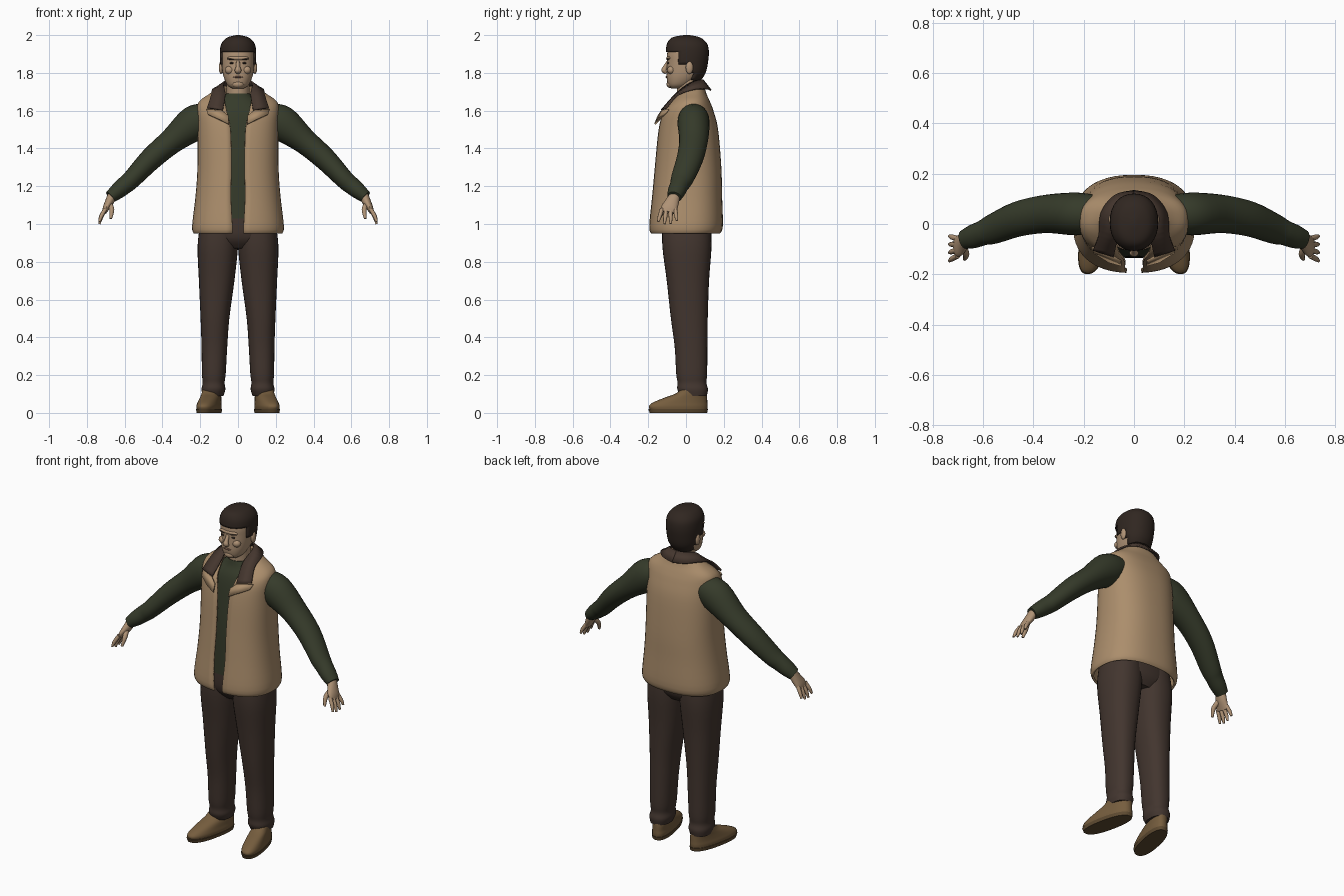
import bpy, bmesh
from math import sin, cos, pi, asin, radians
from mathutils import Vector, Matrix

if "Cube" in bpy.data.objects:
    bpy.data.objects.remove(bpy.data.objects["Cube"])


def material(name, r, g, b):
    m = bpy.data.materials.new(name)
    m.use_nodes = True
    m.diffuse_color = (r, g, b, 1)
    bsdf = m.node_tree.nodes["Principled BSDF"]
    bsdf.inputs["Base Color"].default_value = (r, g, b, 1)
    bsdf.inputs["Roughness"].default_value = 0.8
    return m


TAN = material("tan_cloth", .41, .27, .15)
GREEN = material("dark_green_knit", .036, .043, .023)
BROWN = material("brown_trouser_cloth", .055, .036, .028)
COLLAR = material("brown_collar_cloth", .06, .038, .028)
SKIN = material("skin", .43, .29, .18)
LEATHER = material("shoe_leather", .18, .11, .048)
SOLE = material("shoe_sole", .11, .068, .03)
HAIR = material("dark_brown_hair", .03, .02, .015)
LIP = material("lip", .24, .13, .085)


def finish(name, bm, mat, mirror=False, thick=0):
    me = bpy.data.meshes.new(name)
    bm.to_mesh(me)
    bm.free()
    me.materials.append(mat)
    me.shade_smooth()
    me.set_sharp_from_angle(angle=radians(50))
    ob = bpy.data.objects.new(name, me)
    bpy.context.scene.collection.objects.link(ob)
    if thick:
        s = ob.modifiers.new("thickness", 'SOLIDIFY')
        s.thickness, s.offset = thick, -1
    if mirror:
        ob.modifiers.new("mirror", 'MIRROR')
    return ob


def refine(rows, n=4):
    """Smooth interpolation through a list of rows of numbers."""
    out = []
    for i in range(len(rows) - 1):
        p0, p1, p2 = rows[max(i - 1, 0)], rows[i], rows[i + 1]
        p3 = rows[min(i + 2, len(rows) - 1)]
        for k in range(n):
            t = k / n
            out.append([b + .5 * t * (c - a + t * (2 * a - 5 * b + 4 * c - d + t * (3 * (b - c) + d - a)))
                        for a, b, c, d in zip(p0, p1, p2, p3)])
    return out + [list(rows[-1])]


def skin_rings(rings, closed=True):
    bm = bmesh.new()
    vs = [[bm.verts.new(p) for p in ring] for ring in rings]
    n = len(vs[0])
    for lo, hi in zip(vs, vs[1:]):
        for j in range(n if closed else n - 1):
            k = (j + 1) % n
            bm.faces.new((lo[j], lo[k], hi[k], hi[j]))
    if closed:
        bm.faces.new(vs[0][::-1])
        bm.faces.new(vs[-1])
    return bm


def loft(rows, power=2.3, seg=32, gap=False, skew=0):
    """Rows: height, centre x, half width, front y, back y (, front gap)."""
    rings = []
    for row in refine(rows):
        z, cx, a, yf, yb = row[:5]
        cy, b, e = (yf + yb) / 2, (yb - yf) / 2, 2 / power
        t0 = asin(min(1, (row[5] / a)) ** (1 / e)) if gap else 0
        ring = []
        for j in range(seg + 1 if gap else seg):
            t = t0 + (2 * pi - 2 * t0) * j / seg
            s, c = sin(t), cos(t)
            x = cx + a * abs(s) ** e * (1 if s > 0 else -1)
            y = cy - b * abs(c) ** e * (1 if c > 0 else -1)
            ring.append((x + skew * (.1 - y), y, z))
        rings.append(ring)
    return skin_rings(rings, not gap)


def tube(rows, ref=(0, 1, 0), seg=16, n=4):
    """Rows: x, y, z, radius along ref, radius across."""
    rows = refine(rows, n)
    pts = [Vector(r[:3]) for r in rows]
    rings = []
    for i, r in enumerate(rows):
        t = (pts[min(i + 1, len(pts) - 1)] - pts[max(i - 1, 0)]).normalized()
        u = Vector(ref)
        u = (u - t * u.dot(t)).normalized()
        v = t.cross(u)
        rings.append([pts[i] + u * r[3] * cos(q) + v * r[4] * sin(q)
                      for q in (2 * pi * j / seg for j in range(seg))])
    return skin_rings(rings)


def blob(name, loc, size, mat, mirror=False, tilt=0):
    bm = bmesh.new()
    bmesh.ops.create_uvsphere(bm, u_segments=14, v_segments=8, radius=1)
    bm.transform(Matrix.Translation(loc) @ Matrix.Rotation(tilt, 4, 'Y') @ Matrix.Diagonal((*size, 1)))
    finish(name, bm, mat, mirror)


# Shoes with soles
finish("shoes", loft([(.015, .125, .054, -.19, .112), (.035, .125, .056, -.197, .114),
                      (.055, .125, .053, -.175, .113), (.08, .125, .05, -.115, .112),
                      (.1, .127, .047, -.06, .11), (.12, .128, .045, -.03, .105)],
                     2.4, skew=.2), LEATHER, True)
finish("shoe_soles", loft([(0, .125, .055, -.192, .112), (.02, .125, .058, -.2, .116)],
                          2.4, skew=.2), SOLE, True)

# Trousers
finish("trouser_legs", loft([(.09, .132, .055, -.03, .11), (.125, .13, .063, -.046, .116),
                             (.16, .129, .058, -.045, .108), (.21, .128, .063, -.052, .112),
                             (.35, .125, .068, -.06, .113), (.5, .122, .076, -.08, .115),
                             (.7, .113, .094, -.102, .122), (.88, .107, .107, -.125, .135),
                             (1, .1, .1, -.125, .13)]), BROWN, True)
finish("trouser_hips", loft([(.87, 0, .11, -.08, .1), (.93, 0, .2, -.125, .134),
                             (1.05, 0, .19, -.132, .13)]), BROWN)

# Sweater body and sleeves
finish("sweater_body", loft([(1.03, 0, .19, -.136, .135), (1.3, 0, .185, -.13, .15),
                             (1.5, 0, .18, -.108, .14), (1.6, 0, .165, -.088, .12),
                             (1.655, 0, .1, -.06, .095), (1.69, 0, .062, -.05, .08)]), GREEN)
finish("sleeves", tube([(.15, .04, 1.57, .075, .07), (.23, .04, 1.535, .085, .093),
                        (.35, .04, 1.44, .076, .068), (.46, .02, 1.345, .07, .06),
                        (.56, -.02, 1.24, .06, .05), (.6, -.035, 1.205, .05, .047),
                        (.64, -.05, 1.172, .047, .042), (.676, -.062, 1.143, .038, .033)],
                       seg=24), GREEN, True)

# Open vest
finish("vest", loft([(.95, 0, .235, -.186, .18, .03), (.99, 0, .243, -.195, .195, .03),
                     (1.15, 0, .225, -.18, .191, .038), (1.3, 0, .215, -.166, .187, .035),
                     (1.5, 0, .215, -.146, .17, .04), (1.6, 0, .218, -.12, .145, .06),
                     (1.65, 0, .205, -.078, .126, .07), (1.69, 0, .15, -.04, .108, .075),
                     (1.73, 0, .095, -.02, .096, .08)], 2.4, 48, True), TAN, thick=.012)

# Turned-down collar: a strip between a neck edge and an outer edge
neck_edge = [(0, .085, 1.76), (.05, .07, 1.757), (.075, .02, 1.74), (.066, -.05, 1.685), (.08, -.126, 1.6)]
outer_edge = [(0, .128, 1.705), (.075, .11, 1.712), (.128, .045, 1.71), (.14, -.04, 1.68), (.162, -.1, 1.612)]
half = skin_rings([refine(outer_edge), refine(neck_edge)], False)
finish("collar", half, COLLAR, True, .009)

# Vest lapels folded below the collar
bm = bmesh.new()
bm.faces.new([bm.verts.new(p) for p in ((.168, -.095, 1.608), (.085, -.132, 1.602), (.052, -.15, 1.575),
                                        (.05, -.168, 1.53), (.1, -.155, 1.555), (.16, -.118, 1.582))])
finish("lapels", bm, TAN, True, .008)

# Neck and head
finish("neck", loft([(1.62, 0, .065, -.045, .085), (1.7, 0, .06, -.048, .078),
                     (1.78, 0, .062, -.05, .078)], 2), SKIN)
skull = [(1.717, 0, .03, -.078, -.02), (1.735, 0, .055, -.094, .02), (1.77, 0, .073, -.102, .066),
         (1.81, 0, .083, -.102, .096), (1.86, 0, .088, -.1, .11), (1.9, 0, .088, -.1, .113),
         (1.95, 0, .08, -.088, .103), (1.98, 0, .055, -.055, .075)]
finish("head", loft(skull, 2.2), SKIN)

# Hair: a shell round the skull, cut away from the face
hair = loft([(1.755, 0, .07, -.1, .075), (1.8, 0, .088, -.1, .104), (1.86, 0, .095, -.106, .117),
             (1.91, 0, .096, -.107, .121), (1.95, 0, .09, -.102, .114), (1.978, 0, .07, -.086, .09),
             (1.992, 0, .045, -.06, .062), (2, 0, .01, -.01, .02)], 2.2)


def bare(face):
    c = face.calc_center_median()
    return not (c.z > 1.905 or (c.y > -.045 and c.z > 1.845) or (c.y > .035 and c.z > 1.757))


bmesh.ops.delete(hair, geom=[f for f in hair.faces if bare(f)], context='FACES')
finish("hair", hair, HAIR, thick=.014)

# Face details
finish("nose", tube([(0, -.096, 1.862, .006, .009), (0, -.11, 1.83, .012, .012),
                     (0, -.116, 1.813, .014, .018), (0, -.104, 1.8, .008, .012)]), SKIN)
blob("ears", (.09, .018, 1.828), (.012, .02, .034), SKIN, True)
blob("eyes", (.034, -.094, 1.852), (.013, .005, .005), HAIR, True)
blob("eyebrows", (.036, -.097, 1.872), (.021, .006, .0045), HAIR, True, -.1)
blob("brow_ridge", (0, -.09, 1.878), (.06, .015, .012), SKIN)
blob("cheeks", (.045, -.078, 1.815), (.025, .022, .022), SKIN, True)
blob("mouth", (0, -.102, 1.778), (.027, .006, .005), LIP)
blob("chin", (0, -.083, 1.74), (.032, .02, .02), SKIN)

# Hands: palm, four fingers, thumb
finish("palms", tube([(.665, -.058, 1.153, .028, .025), (.682, -.074, 1.115, .037, .023),
                      (.698, -.088, 1.085, .043, .018), (.708, -.094, 1.062, .04, .012)]), SKIN, True)
for i, name in enumerate(("index", "middle", "ring", "little")):
    y, drop = -.127 + .023 * i, (.058, .07, .068, .052)[i]
    spread = -.02 + .01 * i
    finish(name + "_fingers", tube([(.702, y, 1.08, .011, .011), (.724, y + spread * .6, 1.07 - drop / 2, .0105, .0105),
                                    (.734, y + spread, 1.07 - drop, .006, .006)], seg=10), SKIN, True)
finish("thumbs", tube([(.68, -.085, 1.11, .014, .014), (.668, -.12, 1.075, .013, .013),
                       (.674, -.14, 1.028, .007, .007)], (1, 0, 0), seg=10), SKIN, True)
